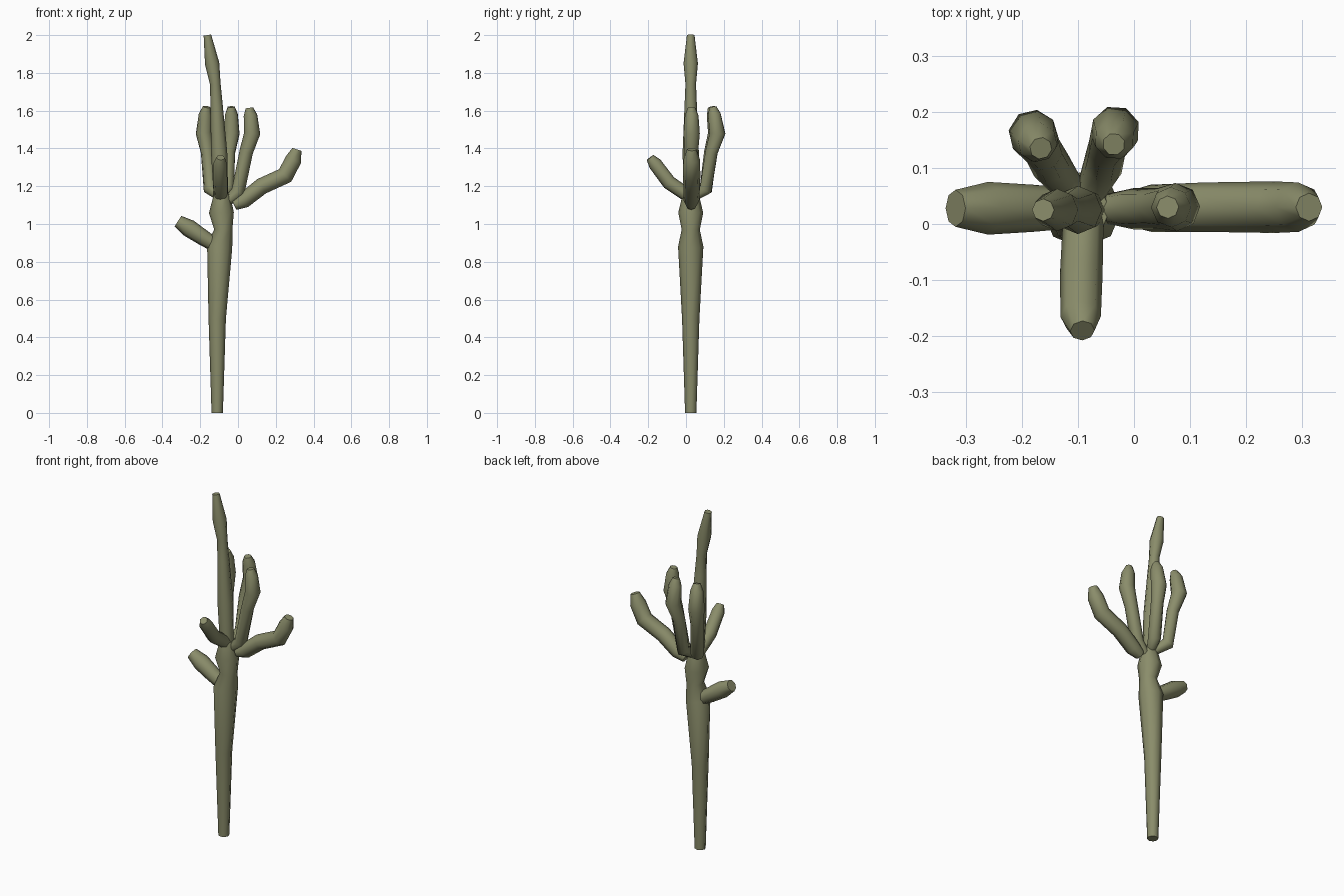
import bpy, bmesh, math
from mathutils import Vector

if "Cube" in bpy.data.objects:
    bpy.data.objects.remove(bpy.data.objects["Cube"])

SIDES = 8
green = bpy.data.materials.new("dusty olive green")
green.diffuse_color = (0.255, 0.265, 0.145, 1)
green.use_nodes = True
green.node_tree.nodes["Principled BSDF"].inputs["Base Color"].default_value = green.diffuse_color


def tube(name, points):
    """Octagonal tube through (x, y, z, radius) points with flat capped ends."""
    bm = bmesh.new()
    path = [Vector(p[:3]) for p in points]
    rings = []
    for i, p in enumerate(path):
        before = (p - path[i - 1]).normalized() if i else Vector()
        after = (path[i + 1] - p).normalized() if i < len(path) - 1 else Vector()
        tangent = (before + after).normalized()
        # sideways axis stays constant along each limb, so the tube never twists
        span = path[-1] - path[0]
        if name.startswith("trunk") or name == "top_stalk":
            span = Vector((1, 0, 0))
        span.z = 0
        side = span.cross(Vector((0, 0, 1))).normalized()
        side = (side - tangent * side.dot(tangent)).normalized()
        up = tangent.cross(side)
        ring = []
        for k in range(SIDES):
            a = 2 * math.pi * k / SIDES
            ring.append(bm.verts.new(p + points[i][3] * (side * math.cos(a) + up * math.sin(a))))
        rings.append(ring)
    for r0, r1 in zip(rings, rings[1:]):
        for k in range(SIDES):
            n = (k + 1) % SIDES
            bm.faces.new((r0[k], r0[n], r1[n], r1[k]))
    bm.faces.new(rings[0][::-1])
    bm.faces.new(rings[-1])
    bmesh.ops.recalc_face_normals(bm, faces=bm.faces)
    for f in bm.faces:
        f.smooth = True
    for e in bm.edges:
        e.smooth = e.calc_face_angle(0) < math.radians(55)
    mesh = bpy.data.meshes.new(name)
    bm.to_mesh(mesh)
    bm.free()
    mesh.materials.append(green)
    obj = bpy.data.objects.new(name, mesh)
    bpy.context.collection.objects.link(obj)


# Main trunk and the tall stalk that continues it
tube("trunk", [(-.11, .025, 0, .03), (-.11, .025, .5, .046), (-.097, .025, .88, .067),
               (-.078, .025, .97, .048), (-.088, .025, 1.06, .066), (-.085, .025, 1.16, .042)])
tube("top_stalk", [(-.09, .025, 1.14, .038), (-.1, .025, 1.38, .043), (-.113, .025, 1.62, .033),
                   (-.12, .025, 1.74, .028), (-.137, .025, 1.85, .038), (-.162, .025, 2.0, .02)])

# Side arms
tube("right_arm", [(-.02, .027, 1.10, .028), (.03, .028, 1.125, .042), (.125, .03, 1.2, .044),
                   (.25, .03, 1.257, .046), (.293, .03, 1.34, .044), (.312, .03, 1.395, .025)])
tube("left_arm", [(-.10, .028, .875, .035), (-.18, .028, .925, .042),
                  (-.26, .028, .978, .047), (-.318, .028, 1.015, .033)])
tube("front_arm", [(-.09, .02, 1.145, .036), (-.094, -.09, 1.22, .038),
                   (-.095, -.165, 1.32, .036), (-.092, -.19, 1.352, .022)])

# Three upright arms: two at the back, one on the right
tube("back_left_arm", [(-.105, .05, 1.15, .025), (-.148, .105, 1.185, .036), (-.162, .13, 1.38, .035),
                       (-.18, .16, 1.48, .044), (-.172, .145, 1.58, .036), (-.166, .135, 1.62, .02)])
tube("back_right_arm", [(-.08, .05, 1.15, .025), (-.055, .105, 1.185, .036), (-.048, .135, 1.38, .035),
                        (-.033, .167, 1.48, .044), (-.035, .15, 1.58, .036), (-.036, .142, 1.62, .02)])
tube("upright_right_arm", [(-.055, .027, 1.12, .025), (0, .027, 1.17, .037), (.043, .028, 1.38, .036),
                           (.075, .03, 1.48, .043), (.066, .03, 1.575, .036), (.06, .03, 1.615, .02)])
